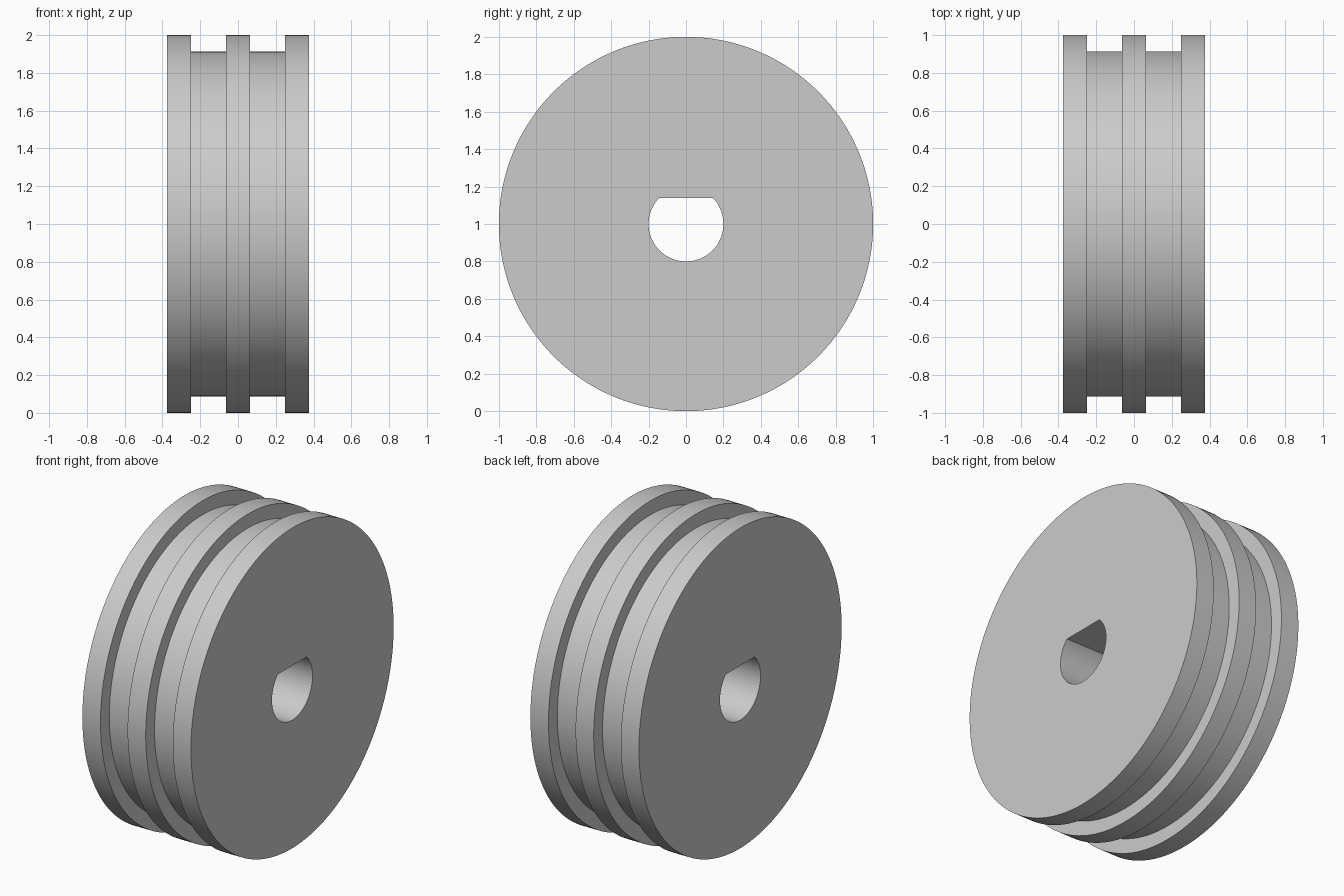
import bpy, bmesh, math

default = bpy.data.objects.get("Cube")
if default:
    bpy.data.objects.remove(default, do_unlink=True)

SIDES = 192
RIM, GROOVE, BORE, FLAT = 1.0, 0.9125, 0.2, 0.14

# Single grey finish
grey = bpy.data.materials.new("matte_grey")
colour = (0.6, 0.6, 0.6, 1)
grey.use_nodes = True
grey.diffuse_color = colour
shader = next(n for n in grey.node_tree.nodes if n.type == "BSDF_PRINCIPLED")
shader.inputs["Base Color"].default_value = colour

bm = bmesh.new()


def ring(x, radius, flat=None):
    """Circle across the x axis, optionally cut off by a flat on top."""
    verts = []
    for i in range(SIDES):
        a = math.tau * i / SIDES
        y, z = radius * math.cos(a), radius * math.sin(a)
        if flat is not None:
            z = min(z, flat)
        verts.append(bm.verts.new((x, y, z + RIM)))
    return verts


# Three flanges and two grooves, from one side to the other
half = [(0.375, RIM), (0.25, RIM), (0.25, GROOVE), (0.0625, GROOVE), (0.0625, RIM)]
profile = [(-x, r) for x, r in half] + half[::-1]
rings = [ring(x, r) for x, r in profile]

# D-shaped bore closes the section
rings += [ring(x, BORE, FLAT) for x in (0.375, -0.375)]

for a, b in zip(rings, rings[1:] + rings[:1]):
    for i in range(SIDES):
        j = (i + 1) % SIDES
        bm.faces.new((a[i], a[j], b[j], b[i]))
bmesh.ops.recalc_face_normals(bm, faces=bm.faces[:])

mesh = bpy.data.meshes.new("grooved_pulley")
bm.to_mesh(mesh)
bm.free()
mesh.materials.append(grey)
pulley = bpy.data.objects.new("grooved_pulley", mesh)
bpy.context.collection.objects.link(pulley)

# Smooth round walls, crisp rims and bore flat
bpy.ops.object.select_all(action="DESELECT")
pulley.select_set(True)
bpy.context.view_layer.objects.active = pulley
bpy.ops.object.shade_smooth_by_angle(angle=math.radians(30))
